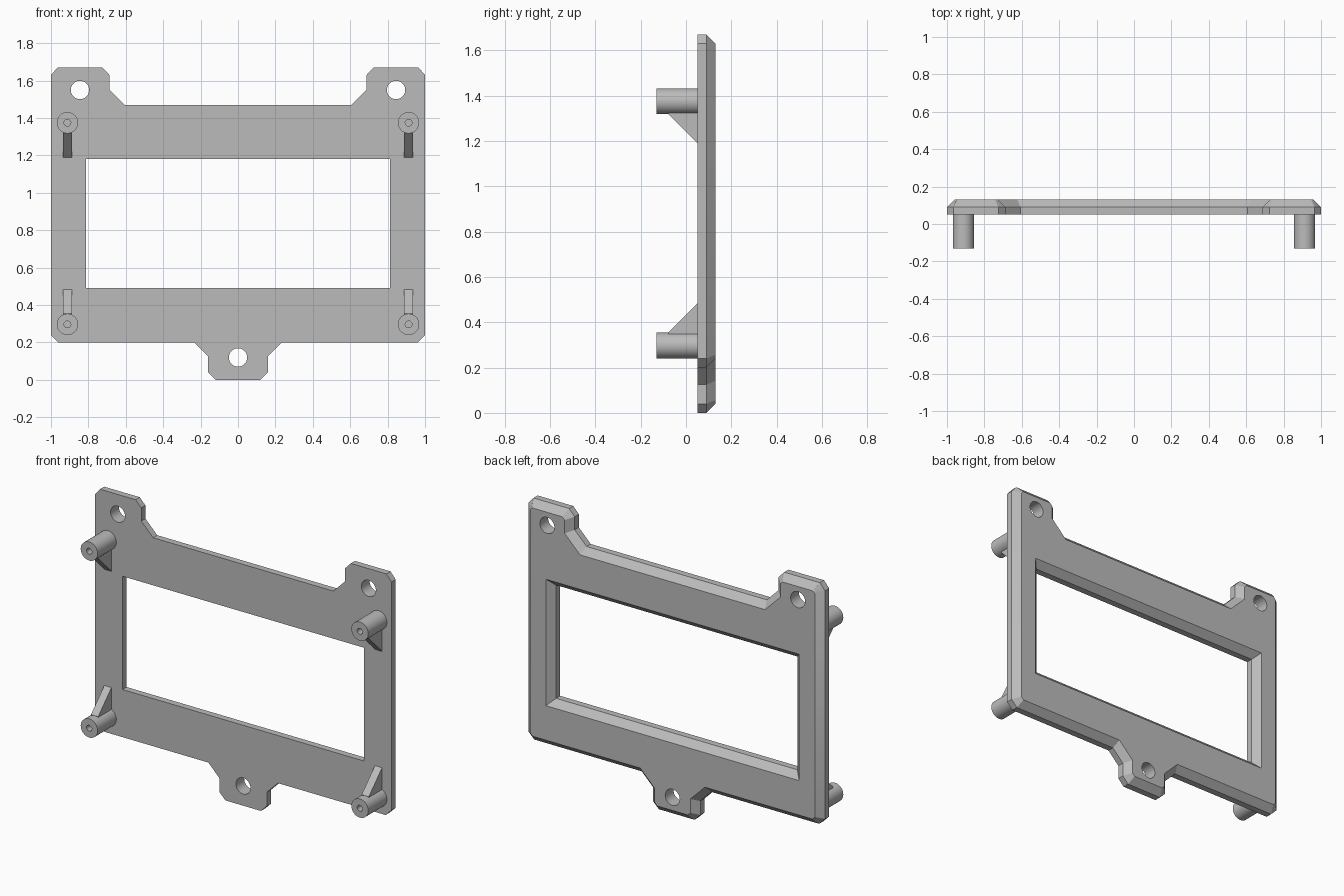
import bpy, bmesh, math
from mathutils import Vector

cube = bpy.data.objects.get("Cube")
if cube:
    bpy.data.objects.remove(cube, do_unlink=True)

FRONT, MID, BACK = 0.05, 0.09, 0.13   # plate depths along y
CHAMFER = BACK - MID

grey = bpy.data.materials.new("plain grey")
grey.use_nodes = True
colour = (0.5, 0.5, 0.5, 1)
grey.diffuse_color = colour
grey.node_tree.nodes["Principled BSDF"].inputs["Base Color"].default_value = colour


def offset(loop, d):
    """Move every edge of a counter-clockwise x-z loop inwards by d."""
    pts = [Vector(p) for p in loop]
    out = []
    for i, p in enumerate(pts):
        a = (p - pts[i - 1]).normalized()
        b = (pts[(i + 1) % len(pts)] - p).normalized()
        na, nb = Vector((-a.y, a.x)), Vector((-b.y, b.x))
        out.append(p + (na + nb) * d / (1 + na.dot(nb)))
    return out


def circle(x, z, r, n=48):
    return [(x + r * math.cos(math.tau * i / n), z + r * math.sin(math.tau * i / n))
            for i in range(n)]


def loft(name, rings):
    """Join (loop, y) rings in order and cap both ends."""
    bm = bmesh.new()
    rows = [[bm.verts.new((p[0], y, p[1])) for p in loop] for loop, y in rings]
    for r, s in zip(rows, rows[1:]):
        for i in range(len(r)):
            bm.faces.new((r[i - 1], r[i], s[i], s[i - 1]))
    bm.faces.new(rows[0])
    bm.faces.new(rows[-1])
    bmesh.ops.recalc_face_normals(bm, faces=bm.faces)
    mesh = bpy.data.meshes.new(name)
    bm.to_mesh(mesh)
    bm.free()
    mesh.materials.append(grey)
    obj = bpy.data.objects.new(name, mesh)
    bpy.context.collection.objects.link(obj)
    return obj


def activate(obj):
    bpy.ops.object.select_all(action='DESELECT')
    obj.select_set(True)
    bpy.context.view_layer.objects.active = obj


def smooth(obj):
    activate(obj)
    bpy.ops.object.shade_smooth_by_angle(angle=math.radians(30))


# Plate outline: right half, mirrored to a full loop
half = [(0.12, 0), (0.16, 0.04), (0.16, 0.125), (0.235, 0.2), (0.96, 0.2),
        (1, 0.24), (1, 1.63), (0.965, 1.67), (0.725, 1.67), (0.687, 1.63),
        (0.687, 1.55), (0.607, 1.47)]
outline = half + [(-x, z) for x, z in reversed(half)]
plate = loft("frame_plate", [(outline, FRONT), (outline, MID),
                             (offset(outline, CHAMFER), BACK)])

# Window flaring towards the back, and the three mounting holes
window = [(-0.813, 0.49), (0.813, 0.49), (0.813, 1.18), (-0.813, 1.18)]
cutters = [loft("window_cutter", [(window, 0), (window, MID),
                                  (offset(window, -2 * CHAMFER), BACK + CHAMFER)])]
for x, z in ((-0.845, 1.55), (0.845, 1.55), (0, 0.12)):
    hole = circle(x, z, 0.049)
    cutters.append(loft("hole_cutter", [(hole, 0), (hole, 0.2)]))
activate(plate)
for cutter in cutters:
    cutter.hide_render = True
    mod = plate.modifiers.new("cut", 'BOOLEAN')
    mod.operation = 'DIFFERENCE'
    mod.solver = 'EXACT'
    mod.object = cutter
    bpy.ops.object.modifier_apply(modifier=mod.name)
    bpy.data.objects.remove(cutter, do_unlink=True)
smooth(plate)

# Hollow standoff posts, each with a triangular rib facing the middle
for side, x in (("left", 0.912), ("right", -0.912)):
    for level, z, up in (("upper", 1.375, -1), ("lower", 0.297, 1)):
        outer, bore = circle(x, z, 0.057), circle(x, z, 0.018, 24)
        bore = circle(x, z, 0.018)
        post = loft(f"{level}_{side}_post", [(outer, FRONT), (outer, -0.13),
                                             (bore, -0.13), (bore, FRONT - 0.01)])
        smooth(post)
        w = 0.024
        near, far, foot = z + up * 0.045, z + up * 0.185, z + up * 0.057

        def strip(z1):
            return [(x - w, near), (x + w, near), (x + w, z1), (x - w, z1)]
        loft(f"{level}_{side}_rib", [(strip(far), FRONT), (strip(foot), -0.078)])
